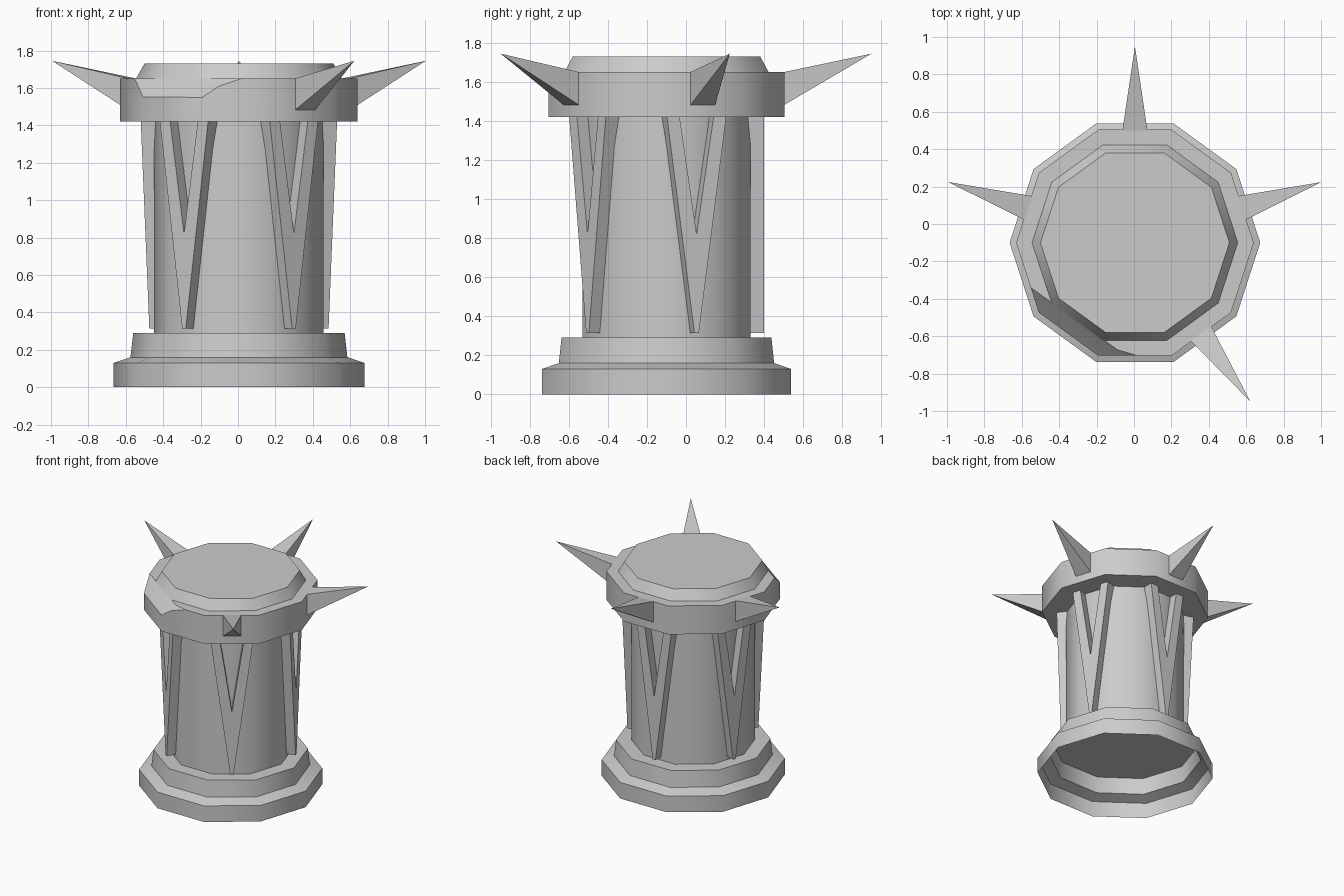
import bpy, bmesh, math
from mathutils import Vector, Matrix

if "Cube" in bpy.data.objects:
    bpy.data.objects.remove(bpy.data.objects["Cube"])

SIDES = 10
CENTRE = Vector((0.005, -0.1, 0))
COLLAR_R, COLLAR_Z = 0.635, (1.42, 1.65)
COLLAR_FACE = COLLAR_R * math.cos(math.pi / SIDES)

stone = bpy.data.materials.new("stone grey")
stone.use_nodes = True
stone.diffuse_color = (0.6, 0.6, 0.6, 1)
stone.node_tree.nodes["Principled BSDF"].inputs["Base Color"].default_value = (0.6, 0.6, 0.6, 1)


def finish(bm, name, smooth=True):
    mesh = bpy.data.meshes.new(name)
    bm.to_mesh(mesh)
    bm.free()
    mesh.materials.append(stone)
    obj = bpy.data.objects.new(name, mesh)
    bpy.context.collection.objects.link(obj)
    if smooth:
        bpy.ops.object.select_all(action='DESELECT')
        obj.select_set(True)
        bpy.context.view_layer.objects.active = obj
        bpy.ops.object.shade_smooth_by_angle(angle=math.radians(40))
    return obj


def lathe(profile, cap_bottom=True):
    """Ten-sided turned solid from (radius, height) pairs, closed on top."""
    bm = bmesh.new()
    rings = []
    for r, z in profile:
        angles = [math.tau * i / SIDES for i in range(SIDES)]
        rings.append([bm.verts.new(CENTRE + Vector((r * math.cos(a), r * math.sin(a), z)))
                      for a in angles])
    for low, high in zip(rings, rings[1:]):
        for i in range(SIDES):
            j = (i + 1) % SIDES
            bm.faces.new((low[i], low[j], high[j], high[i]))
    bm.faces.new(rings[-1])
    if cap_bottom:
        bm.faces.new(rings[0][::-1])
    return bm


def place(bm, degrees):
    """Move a part built facing +x onto the side at the given angle."""
    turn = Matrix.Translation(CENTRE) @ Matrix.Rotation(math.radians(degrees), 4, 'Z')
    bmesh.ops.transform(bm, matrix=turn, verts=bm.verts)
    bmesh.ops.recalc_face_normals(bm, faces=bm.faces)


def chip(bm, a, b, c):
    """Slice off everything outside the plane through three points."""
    a, b, c = Vector(a), Vector(b), Vector(c)
    normal = (b - a).cross(c - a)
    if normal.dot(a - CENTRE - Vector((0, 0, 1.5))) < 0:
        normal.negate()
    geom = bm.verts[:] + bm.edges[:] + bm.faces[:]
    bmesh.ops.bisect_plane(bm, geom=geom, plane_co=a, plane_no=normal, clear_outer=True)
    bmesh.ops.holes_fill(bm, edges=[e for e in bm.edges if e.is_boundary])
    bmesh.ops.recalc_face_normals(bm, faces=bm.faces)


# Stepped hollow foot, open underneath
finish(lathe([(0.67, 0), (0.67, 0.13), (0.58, 0.16), (0.565, 0.29)], cap_bottom=False), "foot")

# Column shaft
finish(lathe([(0.453, 0.29), (0.453, 1.43)], cap_bottom=False), "shaft")

# Collar with a broken front corner
collar = lathe([(COLLAR_R, z) for z in COLLAR_Z])
chip(collar, (-0.51, -0.475, 1.55), (-0.19, -0.704, 1.55), (-0.552, -0.34, 1.65))
chip(collar, (0.02, -0.704, 1.65), (-0.13, -0.704, 1.6), (-0.2, -0.64, 1.65))
finish(collar, "collar")

# Bevelled lid
finish(lathe([(0.55, 1.65), (0.505, 1.73)], cap_bottom=False), "lid")

# V-shaped ribs on every other side of the shaft
RIB = [(-0.16, 1.425), (-0.012, 0.315), (0.012, 0.315), (0.16, 1.425),
       (0.092, 1.425), (0, 0.82), (-0.092, 1.425)]
for n in range(5):
    bm = bmesh.new()
    face = bm.faces.new([bm.verts.new((0.5, y, z)) for y, z in RIB])
    moved = bmesh.ops.extrude_face_region(bm, geom=[face], use_keep_orig=True)["geom"]
    verts = [v for v in moved if isinstance(v, bmesh.types.BMVert)]
    bmesh.ops.translate(bm, vec=(-0.1, 0, 0), verts=verts)
    place(bm, 18 + 72 * n)
    finish(bm, f"rib_{n + 1}", smooth=False)

# Four-sided spikes around the collar
for name, degrees in (("left", 18), ("back", 90), ("right", 162), ("front", 306)):
    bm = bmesh.new()
    base = [bm.verts.new((COLLAR_FACE - 0.005, y, z))
            for y, z in ((-0.067, 1.48), (0.067, 1.48), (0.067, 1.65), (-0.067, 1.65))]
    tip = bm.verts.new((1.05, 0, 1.745))
    bm.faces.new(base)
    for i in range(4):
        bm.faces.new((base[i], base[(i + 1) % 4], tip))
    place(bm, degrees)
    finish(bm, f"{name}_spike", smooth=False)
